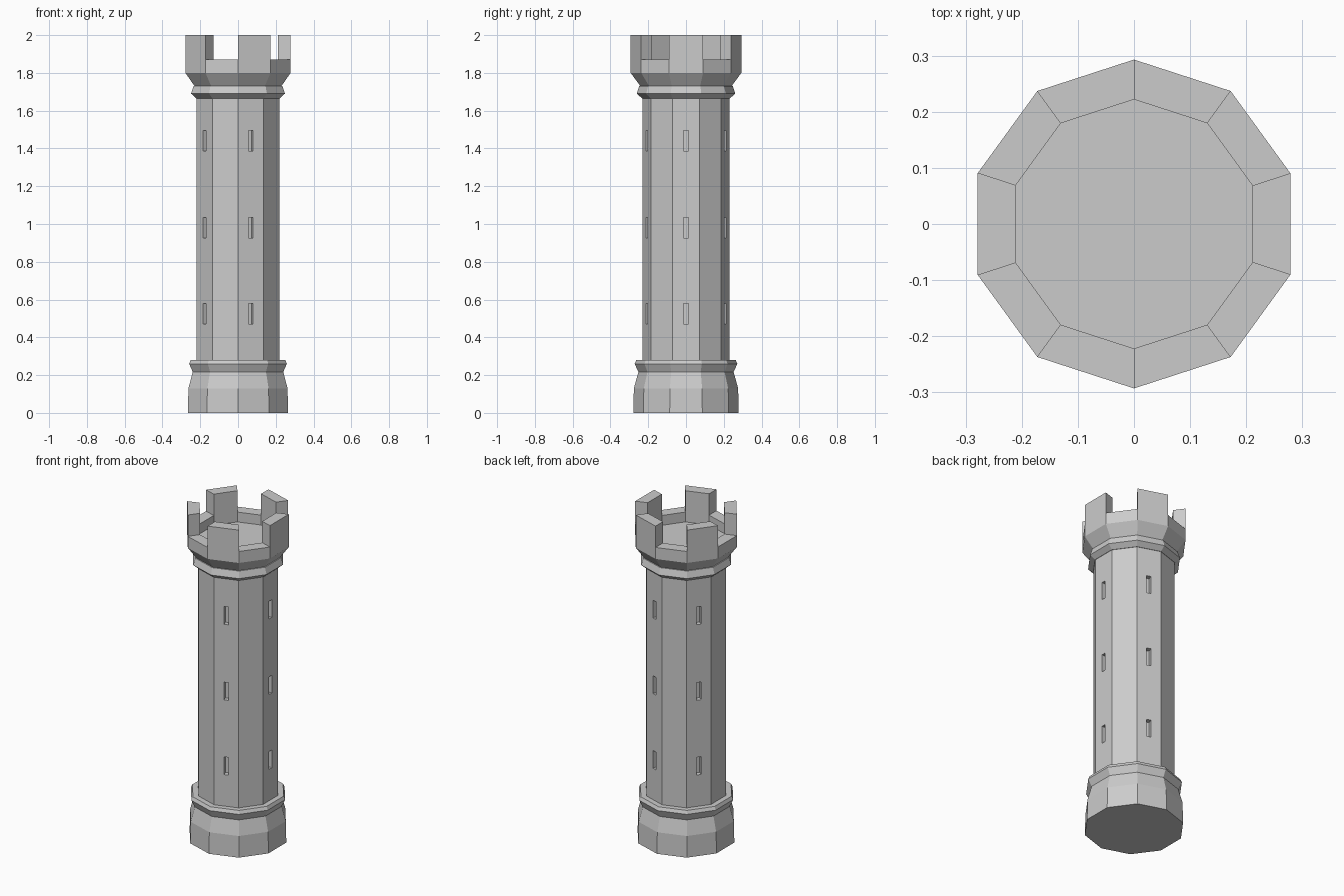
import bpy, bmesh
from math import cos, sin, pi
from mathutils import Matrix, Vector

if "Cube" in bpy.data.objects:
    bpy.data.objects.remove(bpy.data.objects["Cube"])

SIDES = 10
STEP = 2 * pi / SIDES


def ring_point(r, z, i):
    a = -pi / 10 + i * STEP  # flat face 0 looks along +x
    return (r * cos(a), r * sin(a), z)


def lathe(profile):
    """Ten-sided solid from a bottom-to-top (radius, z) profile, capped at both ends."""
    bm = bmesh.new()
    rings = [[bm.verts.new(ring_point(r, z, i)) for i in range(SIDES)] for r, z in profile]
    bands = []
    for lo, hi in zip(rings, rings[1:]):
        bands.append([bm.faces.new((lo[i], lo[(i + 1) % SIDES], hi[(i + 1) % SIDES], hi[i]))
                      for i in range(SIDES)])
    bm.faces.new(rings[0][::-1])
    bm.faces.new(rings[-1])
    return bm, bands


def finish(bm, name):
    bmesh.ops.recalc_face_normals(bm, faces=bm.faces)
    mesh = bpy.data.meshes.new(name)
    bm.to_mesh(mesh)
    bm.free()
    obj = bpy.data.objects.new(name, mesh)
    bpy.context.collection.objects.link(obj)
    return obj


# Flared base with its collar
finish(lathe([(0.279, 0), (0.276, 0.13), (0.252, 0.217), (0.272, 0.26),
              (0.263, 0.28), (0.225, 0.28)])[0], "base")

# Shaft
shaft = finish(lathe([(0.23, 0.25), (0.23, 1.69)])[0], "shaft")

# Arrow slits: three rows on every second face
bm = bmesh.new()
for k in range(5):
    for z in (0.525, 0.98, 1.44):
        m = (Matrix.Rotation(k * 2 * STEP, 4, 'Z') @ Matrix.Translation((0.219, 0, z))
             @ Matrix.Diagonal((0.06, 0.027, 0.108, 1)))
        bmesh.ops.create_cube(bm, size=1, matrix=m)
cutter = finish(bm, "slit_cutter")
cutter.hide_render = True
mod = shaft.modifiers.new("slits", 'BOOLEAN')
mod.operation = 'DIFFERENCE'
mod.solver = 'EXACT'
mod.object = cutter
bpy.context.view_layer.objects.active = shaft
bpy.ops.object.modifier_apply(modifier=mod.name)
bpy.data.objects.remove(cutter)

# Collar under the crown
finish(lathe([(0.232, 1.665), (0.261, 1.69), (0.248, 1.73), (0.22, 1.73)])[0], "upper_collar")

# Crown with parapet, sunken floor and five merlons
bm, bands = lathe([(0.238, 1.725), (0.293, 1.80), (0.293, 1.87), (0.222, 1.87), (0.222, 1.81)])
merlons = bands[2][::2]
bm.normal_update()
res = bmesh.ops.extrude_discrete_faces(bm, faces=merlons)
for f in res["faces"]:
    bmesh.ops.translate(bm, verts=f.verts, vec=Vector((0, 0, 0.13)))
finish(bm, "crown")
